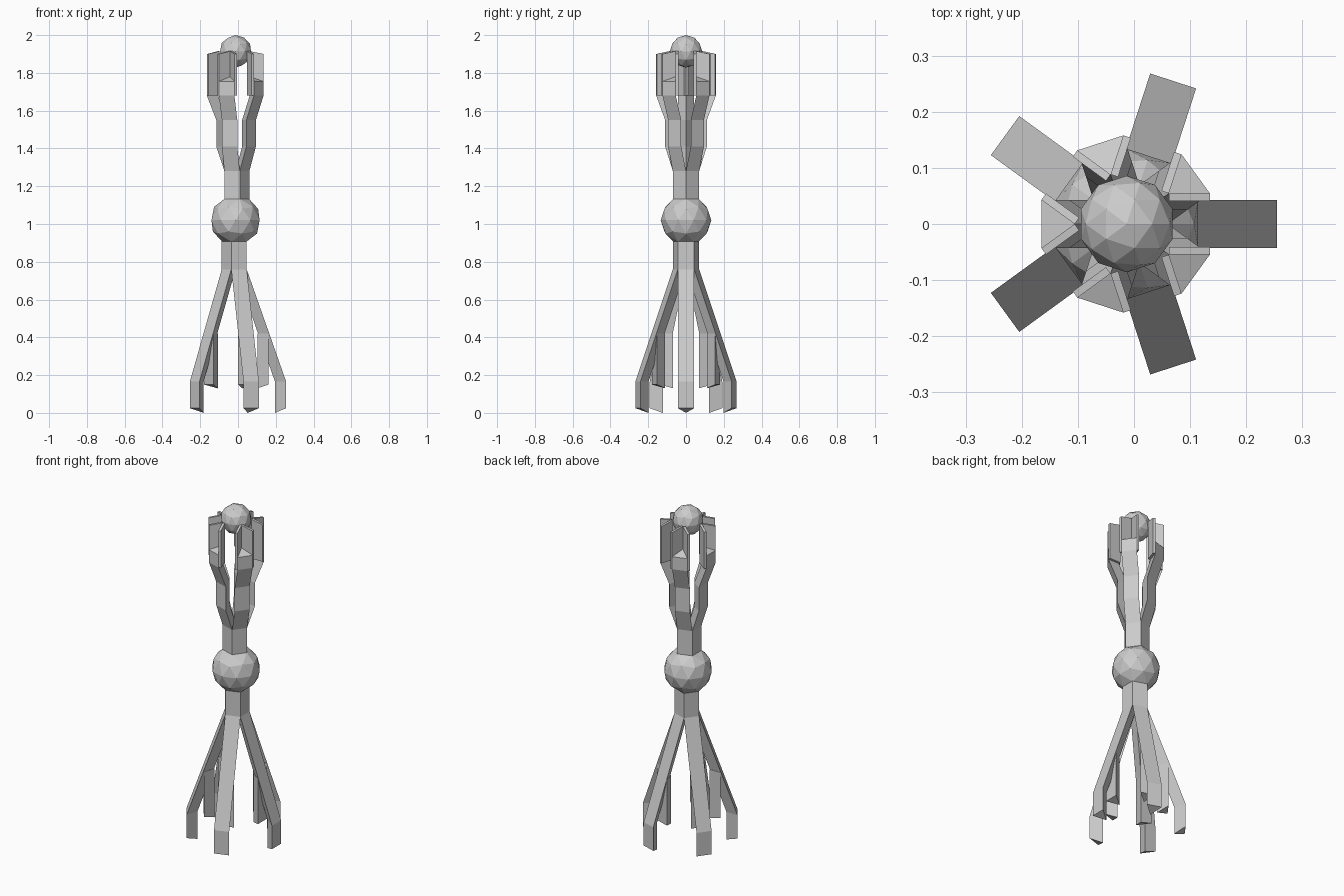
import bpy, bmesh
from math import pi, cos, sin, tan
from mathutils import Matrix, Vector

if "Cube" in bpy.data.objects:
    bpy.data.objects.remove(bpy.data.objects["Cube"])

CX = -0.013            # axis of the five-fold symmetry
HALF = 0.043           # half the side of the pentagon stem
APO = HALF / tan(pi / 5)
STEP = 2 * pi / 5


def make_object(name, bm):
    bmesh.ops.recalc_face_normals(bm, faces=bm.faces)
    me = bpy.data.meshes.new(name)
    bm.to_mesh(me)
    bm.free()
    ob = bpy.data.objects.new(name, me)
    bpy.context.collection.objects.link(ob)


def loft(bm, rings):
    """Skin matching rings of points and cap both ends."""
    loops = [[bm.verts.new(p) for p in r] for r in rings]
    n = len(loops[0])
    for a, b in zip(loops, loops[1:]):
        for i in range(n):
            j = (i + 1) % n
            bm.faces.new((a[i], a[j], b[j], b[i]))
    bm.faces.new(loops[0])
    bm.faces.new(loops[-1])


def slice_rings(path):
    """Pentagon-slice sections: (outer radius, outer z, apex z)."""
    return [[(r, -HALF, zo), (r, HALF, zo), (r - APO, 0, zi)] for r, zo, zi in path]


def place(bm, angle):
    bm.transform(Matrix.Translation((CX, 0, 0)) @ Matrix.Rotation(angle, 4, 'Z'))


def stem(name, z0, z1, angle):
    bm = bmesh.new()
    R = HALF / sin(pi / 5)
    loft(bm, [[(R * cos(i * STEP), R * sin(i * STEP), z) for i in range(5)]
              for z in (z0, z1)])
    place(bm, angle)
    make_object(name, bm)


def ball(name, z, r):
    bm = bmesh.new()
    bmesh.ops.create_icosphere(bm, subdivisions=2, radius=r,
                               matrix=Matrix.Translation((CX, 0, z)))
    make_object(name, bm)


# Stems and balls
stem("upper_stem", 1.04, 1.28, 0)
stem("lower_stem", 0.76, 1.00, pi / 5)
ball("middle_ball", 1.02, 0.134)
ball("top_ball", 1.914, 0.086)

for k in range(5):
    # Leg with a bent foot and a shorter inner toe
    bm = bmesh.new()
    loft(bm, slice_rings([(APO, .76, .76), (.268, .165, .165), (.268, .025, .0)]))
    loft(bm, slice_rings([(.175, .42, .42), (.175, .15, .13)]))
    place(bm, k * STEP)
    make_object(f"leg_{k + 1}", bm)

    # Claw arm, with two plates forming an open V at the tip
    bm = bmesh.new()
    r = 0.152
    loft(bm, slice_rings([(APO, 1.28, 1.28), (.102, 1.41, 1.41), (.102, 1.55, 1.55),
                          (r, 1.68, 1.68), (r, 1.755, 1.78)]))
    for s in (-1, 1):
        out, apex = Vector((r, s * HALF, 0)), Vector((r - APO, 0, 0))
        push = Vector((sin(pi / 5), s * cos(pi / 5), 0)) * 0.014
        push.x = abs(push.x)
        n = Vector((-sin(pi / 5), s * cos(pi / 5), 0)) * 0.014
        base = [out, out + n, apex + n, apex]
        loft(bm, [[p + Vector((0, 0, z)) for p, z in zip(base, zs)]
                  for zs in ((1.68,) * 4, (1.90, 1.90, 1.915, 1.915))])
    place(bm, pi / 5 + k * STEP)
    make_object(f"claw_arm_{k + 1}", bm)
